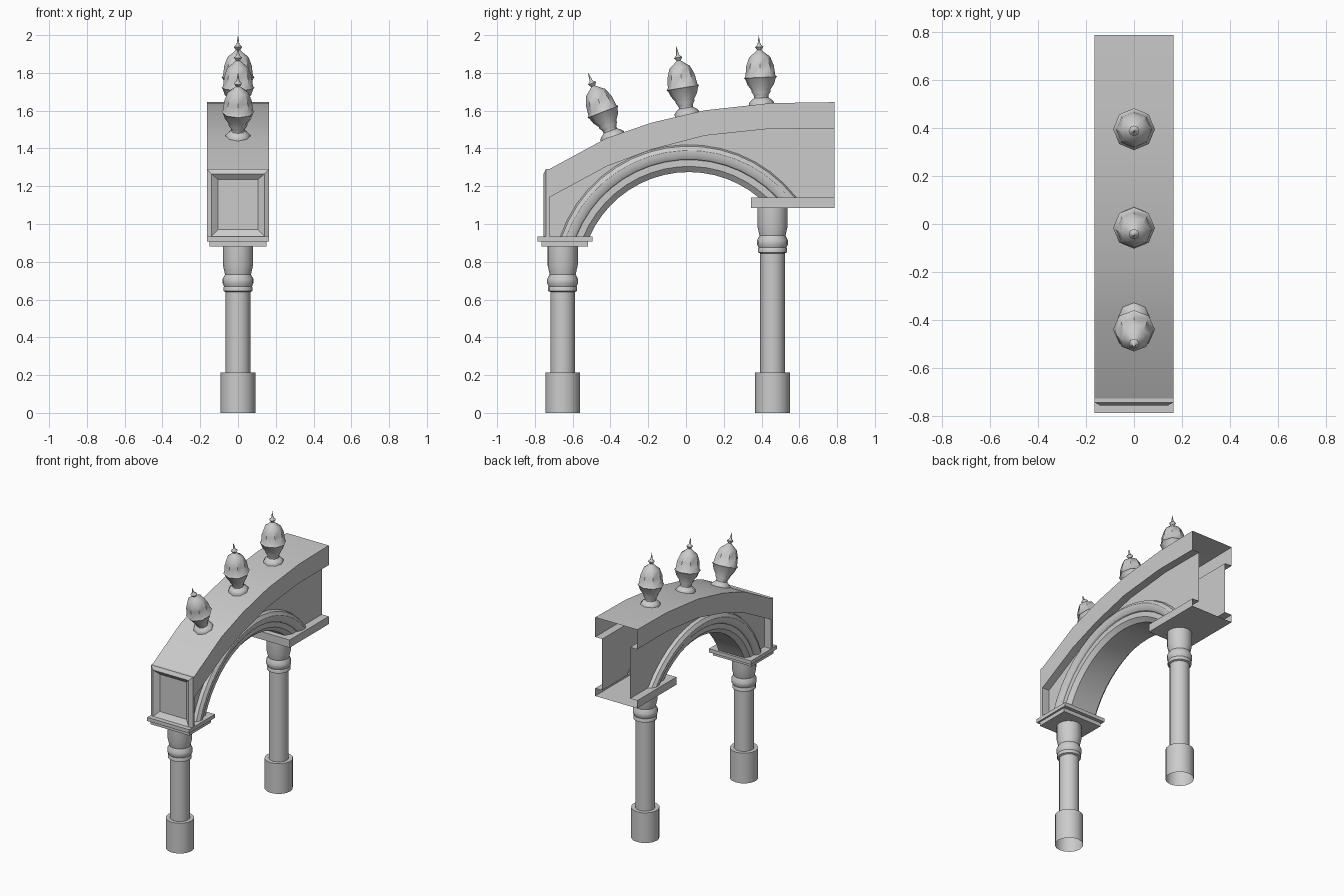
import bpy, bmesh
from math import sin, cos, pi, asin, radians

if "Cube" in bpy.data.objects:
    bpy.data.objects.remove(bpy.data.objects["Cube"])

def make(name, verts, faces, smooth=None):
    bm = bmesh.new()
    vs = [bm.verts.new(v) for v in verts]
    for f in faces:
        bm.faces.new([vs[i] for i in f])
    bmesh.ops.remove_doubles(bm, verts=bm.verts, dist=1e-5)
    bmesh.ops.recalc_face_normals(bm, faces=bm.faces)
    me = bpy.data.meshes.new(name)
    bm.to_mesh(me)
    bm.free()
    ob = bpy.data.objects.new(name, me)
    bpy.context.collection.objects.link(ob)
    if smooth:
        bpy.ops.object.select_all(action='DESELECT')
        ob.select_set(True)
        bpy.context.view_layer.objects.active = ob
        bpy.ops.object.shade_smooth_by_angle(angle=radians(smooth))
    return ob

def loft(name, rings, closed=False, caps=(), smooth=None):
    """Skin a list of equal-length rings; caps lists the rings to fill."""
    n = len(rings[0])
    faces = []
    for i in range(len(rings) - 1):
        for j in range(n if closed else n - 1):
            k = (j + 1) % n
            faces.append((i*n + j, i*n + k, i*n + n + k, i*n + n + j))
    for i in caps:
        faces.append([i % len(rings) * n + j for j in range(n)])
    return make(name, [v for r in rings for v in r], faces, smooth)

def lathe(name, profile, sides, smooth=35):
    rings = [[(max(r, .0005) * cos(2*pi*j/sides), max(r, .0005) * sin(2*pi*j/sides), z)
              for j in range(sides)] for r, z in profile]
    return loft(name, rings, True, (-1,), smooth)

def box(name, hx, y0, y1, z0, z1):
    ring = lambda y: [(-hx, y, z0), (hx, y, z0), (hx, y, z1), (-hx, y, z1)]
    return loft(name, [ring(y0), ring(y1)], True, (0, -1))

W, WALL, END = .165, .11, .785

# columns with turned capitals, open underneath
for name, y, top in (("front_column", -.653, .88), ("back_column", .458, 1.085)):
    cap = [(.065, -.24), (.077, -.235), (.077, -.215), (.074, -.21), (.082, -.193),
           (.082, -.172), (.069, -.147), (.08, -.097), (.08, 0)]
    prof = [(.092, 0), (.092, .215), (.065, .215)] + [(r, top + z) for r, z in cap]
    lathe(name, prof, 16).location.y = y

# stepped plate on the front column
box("front_plate_lower", .152, -.765, -.52, .88, .907)
box("front_plate_upper", W, END * -1, -.495, .907, .933)

# back plate: hollow channel, open at the rear
def channel(y):
    return [(WALL, y, 1.14), (W, y, 1.14), (W, y, 1.085),
            (-W, y, 1.085), (-W, y, 1.14), (-WALL, y, 1.14)]
loft("back_plate", [channel(.345), channel(END)], False, (0,))
make("back_plate_ledge", [(-WALL, .345, 1.14), (WALL, .345, 1.14),
                          (WALL, .42, 1.14), (-WALL, .42, 1.14)], [(0, 1, 2, 3)])

# curved top band, open at the rear: (y, top, bottom)
stations = [(-.725, 1.29, 1.14), (-.42, 1.455, 1.305), (-.18, 1.537, 1.395),
            (.1, 1.602, 1.468), (.45, 1.64, 1.505), (END, 1.645, 1.505)]
loft("top_band", [[(WALL, y, b), (W, y, b), (W, y, t), (-W, y, t), (-W, y, b), (-WALL, y, b)]
                  for y, t, b in stations], False, (), 20)

# arch
CY, CZ, SEG = .015, .70, 16
def arch_point(r, t):
    """Point on the arch from the front spring (t=0) to the back spring (t=1)."""
    a0, a1 = pi - asin((.93 - CZ) / r), asin((1.14 - CZ) / r)
    a = a0 + (a1 - a0) * t
    return CY + r * cos(a), CZ + r * sin(a)

# half moulding section (radius, x), mirrored over the soffit
half = [(.72, .11), (.712, .132), (.69, .147), (.665, .147), (.645, .135),
        (.64, .125), (.605, .125), (.575, .10)]
section = half + [(r, -x) for r, x in reversed(half)]
rings = []
for i in range(SEG + 1):
    ring = []
    for r, x in section:
        y, z = arch_point(r, i / SEG)
        ring.append((x, y, z))
    rings.append(ring)
loft("arch_moulding", rings, False, (), 32)

# recessed side walls above the arch
outline = [(y, b) for y, t, b in stations] + [(END, 1.14)]
outline += [arch_point(.66, 1 - i / SEG) for i in range(SEG + 1)] + [(-.725, .93)]
for side, s in (("right", 1), ("left", -1)):
    make(side + "_wall", [(s * WALL, y, z) for y, z in outline], [range(len(outline))])

# framed front panel
def rect(hx, z0, z1, y):
    return [(-hx, y, z0), (hx, y, z0), (hx, y, z1), (-hx, y, z1)]
loft("front_panel", [rect(W, .93, 1.29, -.723), rect(W, .93, 1.29, -.742),
                     rect(.14, .935, 1.265, -.755), rect(.105, .97, 1.235, -.73)],
     True, (0, -1))

# leaning finials
finial = [(.066, -.03), (.066, .005), (.056, .017), (.038, .03), (.038, .042), (.05, .062),
          (.05, .072), (.07, .1), (.08, .13), (.087, .138), (.079, .147), (.073, .2),
          (.055, .247), (.028, .268), (.011, .283), (.022, .3), (.008, .312), (0, .36)]
for i, (y, z, tilt) in enumerate([(-.39, 1.465, 21), (.005, 1.585, 9), (.4, 1.638, 2.4)]):
    ob = lathe("finial_%d" % (i + 1), finial, 8, 40)
    ob.location = (0, y, z)
    ob.rotation_euler.x = radians(tilt)
